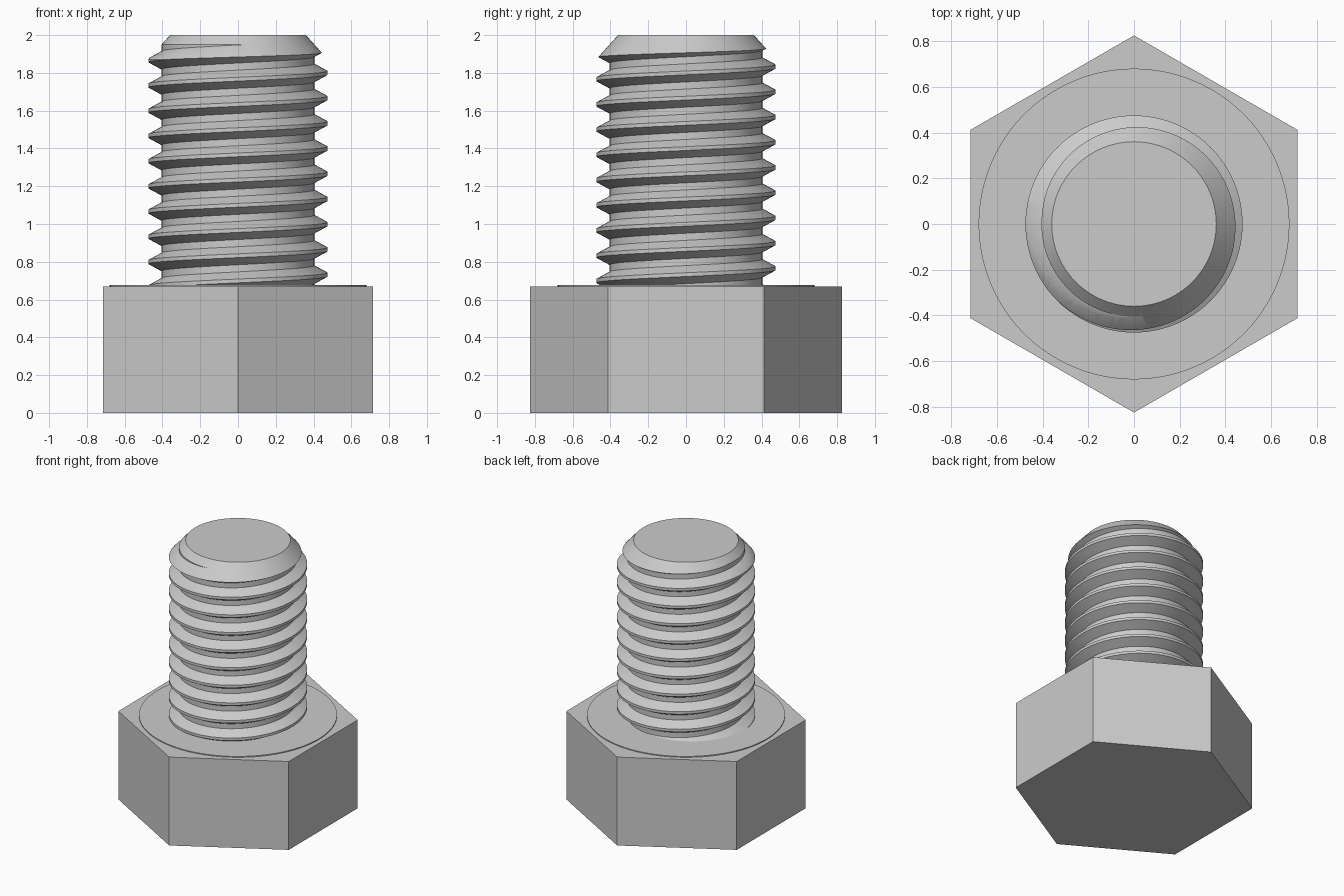
import bpy, bmesh, math

if "Cube" in bpy.data.objects:
    bpy.data.objects.remove(bpy.data.objects["Cube"])

steel = bpy.data.materials.new("steel_grey")
steel.diffuse_color = (0.6, 0.6, 0.6, 1)
steel.use_nodes = True
steel.node_tree.nodes["Principled BSDF"].inputs["Base Color"].default_value = steel.diffuse_color


def finish(name, bm):
    bmesh.ops.recalc_face_normals(bm, faces=bm.faces[:])
    mesh = bpy.data.meshes.new(name)
    bm.to_mesh(mesh)
    bm.free()
    mesh.materials.append(steel)
    obj = bpy.data.objects.new(name, mesh)
    bpy.context.collection.objects.link(obj)
    return obj


def lathe(name, profile, sides):
    """Closed solid from (radius, z) rings, with a corner on +y."""
    bm = bmesh.new()
    angles = [math.pi / 2 + math.tau * i / sides for i in range(sides)]
    rings = [[bm.verts.new((r * math.cos(a), r * math.sin(a), z)) for a in angles]
             for r, z in profile]
    for low, high in zip(rings, rings[1:]):
        for i in range(sides):
            j = (i + 1) % sides
            bm.faces.new((low[i], low[j], high[j], high[i]))
    bm.faces.new(rings[0])
    bm.faces.new(rings[-1])
    return finish(name, bm)


def smooth(obj):
    bpy.ops.object.select_all(action='DESELECT')
    obj.select_set(True)
    bpy.context.view_layer.objects.active = obj
    bpy.ops.object.shade_smooth_by_angle(angle=math.radians(25))


# Hexagonal head and the thin round bearing face on it
HEAD_TOP, SEAT_TOP = 0.67, 0.677
lathe("hex_head", [(0.825, 0), (0.825, HEAD_TOP)], 6)
smooth(lathe("bearing_face", [(0.68, HEAD_TOP), (0.68, SEAT_TOP)], 96))

# Threaded shank: a right-handed helical sheet, capped into a solid
PITCH, STEPS, TURNS, START = 0.1335, 96, 13, 0.465
SECTION = [(0.405, -0.048), (0.475, -0.01), (0.475, 0.01), (0.405, 0.048)]
bm = bmesh.new()
last = STEPS * TURNS
grid = []
for s in range(last + 1):
    a = math.tau * s / STEPS
    z = START + PITCH * s / STEPS
    grid.append([bm.verts.new((r * math.cos(a), r * math.sin(a), z + dz))
                 for r, dz in SECTION])
for s in range(last):
    for p in range(3):
        bm.faces.new((grid[s][p], grid[s + 1][p], grid[s + 1][p + 1], grid[s][p + 1]))
    n = s + STEPS
    if n < last:  # flat root up to the next turn
        bm.faces.new((grid[s][3], grid[s + 1][3], grid[n + 1][0], grid[n][0]))
bottom = [grid[s][0] for s in range(STEPS + 1)] + [grid[0][p] for p in (3, 2, 1)]
top = [grid[s][3] for s in range(last - STEPS, last + 1)] + [grid[last][p] for p in (2, 1, 0)]
for loop, z in ((bottom, 0.3), (top, 2.4)):
    centre = bm.verts.new((0, 0, z))
    for i, v in enumerate(loop):
        bm.faces.new((v, loop[(i + 1) % len(loop)], centre))
shank = finish("threaded_shank", bm)

# Trim the shank to length with a chamfered tip
blank = lathe("chamfer_cutter", [(0.6, HEAD_TOP), (0.6, 1.733), (0.36, 2.0)], 96)
blank.hide_render = True
trim = shank.modifiers.new("trim", 'BOOLEAN')
trim.operation = 'INTERSECT'
trim.solver = 'EXACT'
trim.object = blank
bpy.context.view_layer.objects.active = shank
bpy.ops.object.modifier_apply(modifier=trim.name)
bpy.data.objects.remove(blank)
smooth(shank)
